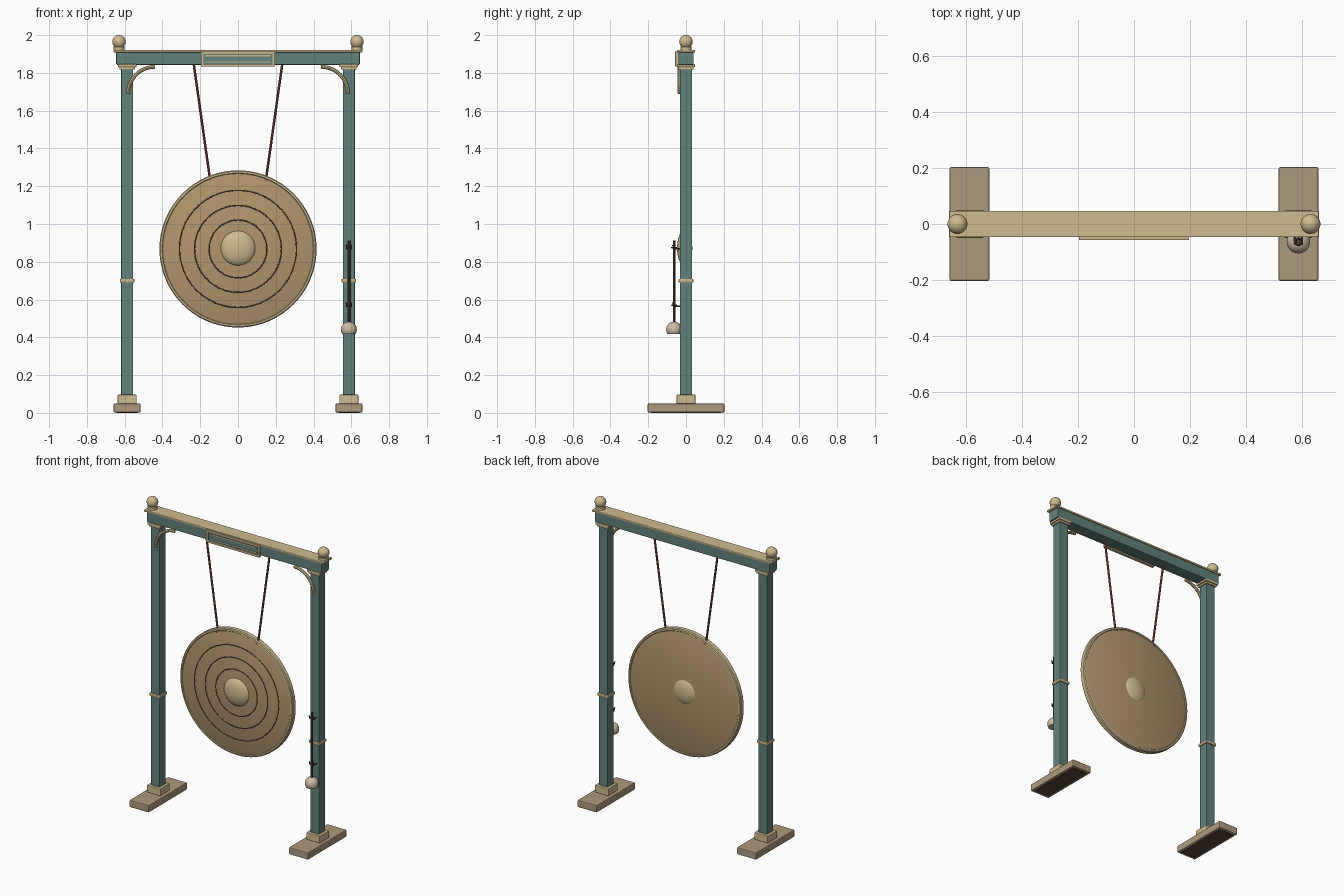
import bpy, bmesh, math
from mathutils import Vector, Matrix

if "Cube" in bpy.data.objects:
    bpy.data.objects.remove(bpy.data.objects["Cube"])


def mat(name, rgb):
    m = bpy.data.materials.new(name)
    m.diffuse_color = (*rgb, 1)
    m.use_nodes = True
    m.node_tree.nodes["Principled BSDF"].inputs["Base Color"].default_value = m.diffuse_color
    return m


TEAL = mat("teal_paint", (0.12, 0.22, 0.20))
GOLD = mat("gilt", (0.62, 0.50, 0.27))
WOOD = mat("wood", (0.42, 0.32, 0.20))
BRONZE = mat("bronze", (0.45, 0.30, 0.15))
DARK = mat("dark_brown", (0.10, 0.06, 0.04))
ROPE = mat("red_rope", (0.28, 0.07, 0.06))
FELT = mat("felt", (0.62, 0.50, 0.38))


def finish(bm, name, m, smooth=False):
    bmesh.ops.recalc_face_normals(bm, faces=bm.faces)
    me = bpy.data.meshes.new(name)
    bm.to_mesh(me)
    bm.free()
    me.materials.append(m)
    ob = bpy.data.objects.new(name, me)
    bpy.context.collection.objects.link(ob)
    if smooth:
        bpy.ops.object.select_all(action='DESELECT')
        bpy.context.view_layer.objects.active = ob
        ob.select_set(True)
        bpy.ops.object.shade_smooth_by_angle(angle=math.radians(35))
    return ob


def box(name, lo, hi, m, bevel=0.004):
    bm = bmesh.new()
    lo, hi = Vector(lo), Vector(hi)
    bmesh.ops.create_cube(bm, size=1, matrix=Matrix.Translation((lo + hi) / 2)
                          @ Matrix.Diagonal((*(hi - lo), 1)))
    if bevel:
        bmesh.ops.bevel(bm, geom=bm.edges[:], offset=bevel, segments=2,
                        profile=0.5, affect='EDGES')
    return finish(bm, name, m)


def lathe(name, profile, loc, m, axis='Z', n=32):
    """Spin (radius, height) points; axis 'Y' turns height into +y."""
    bm = bmesh.new()
    vs = [bm.verts.new((r, 0, h)) for r, h in profile]
    es = [bm.edges.new(p) for p in zip(vs, vs[1:])]
    bmesh.ops.spin(bm, geom=vs + es, cent=(0, 0, 0), axis=(0, 0, 1),
                   angle=2 * math.pi, steps=n)
    bmesh.ops.remove_doubles(bm, verts=bm.verts, dist=1e-5)
    if axis == 'Y':
        bmesh.ops.rotate(bm, verts=bm.verts, matrix=Matrix.Rotation(-math.pi / 2, 3, 'X'))
    bmesh.ops.translate(bm, verts=bm.verts, vec=loc)
    return finish(bm, name, m, True)


def ring(name, R, r, loc, m, axis='Y', n=64):
    prof = [(R + r * math.cos(a * math.pi / 4), r * math.sin(a * math.pi / 4)) for a in range(9)]
    return lathe(name, prof, loc, m, axis, n)


def tube(name, pts, r, m, n=10):
    """Capped round tube along a path."""
    bm = bmesh.new()
    pts = [Vector(p) for p in pts]
    rows = []
    for i, p in enumerate(pts):
        t = (pts[min(i + 1, len(pts) - 1)] - pts[max(i - 1, 0)]).normalized()
        u = t.cross(Vector((0, 1, 0)) if abs(t.y) < 0.9 else Vector((1, 0, 0))).normalized()
        w = t.cross(u)
        rows.append([bm.verts.new(p + r * (u * math.cos(2 * math.pi * k / n)
                                           + w * math.sin(2 * math.pi * k / n))) for k in range(n)])
    for a, b in zip(rows, rows[1:]):
        for k in range(n):
            bm.faces.new((a[k], a[(k + 1) % n], b[(k + 1) % n], b[k]))
    bm.faces.new(rows[0])
    bm.faces.new(rows[-1])
    return finish(bm, name, m, True)


def arc(r, start, end, n, cz=0.0):
    return [(max(0, r * math.cos(a)), cz + r * math.sin(a)) for a in
            (math.radians(start + (end - start) * i / n) for i in range(n + 1))]


PX = 0.587  # post position

for s, side in ((-1, "left"), (1, "right")):
    def block(part, half_x, half_y, z0, z1, m, b=0.004):
        box(f"{side}_{part}", (s * PX - half_x, -half_y, z0),
            (s * PX + half_x, half_y, z1), m, b)

    # foot, post and post trims
    block("foot", 0.071, 0.203, 0.002, 0.05, WOOD, 0.006)
    block("foot_pad", 0.055, 0.185, 0.0, 0.006, DARK, 0)
    block("plinth", 0.05, 0.05, 0.048, 0.097, GOLD, 0.005)
    block("post", 0.032, 0.032, 0.09, 1.845, TEAL)
    block("mid_collar", 0.039, 0.039, 0.69, 0.71, GOLD, 0.005)
    block("capital_lower", 0.041, 0.041, 1.818, 1.832, GOLD, 0.003)
    block("capital_upper", 0.049, 0.047, 1.83, 1.846, GOLD, 0.003)

    # ball finial
    lathe(f"{side}_finial", [(0, 1.915), (0.03, 1.915), (0.03, 1.937), (0.024, 1.941)]
          + arc(0.0355, -45, 90, 12, 1.9645), (s * 0.63, 0, 0), GOLD)

    # curved bracket in front of the post
    tube(f"{side}_bracket", [(s * (0.44 + 0.142 * math.cos(a)), -0.036, 1.69 + 0.142 * math.sin(a))
                             for a in (math.pi / 2 * i / 12 for i in range(13))], 0.010, GOLD, 8)

    # rope and its knot on the gong
    tube(f"{side}_rope", [(s * 0.234, 0, 1.845), (s * 0.148, 0, 1.235)], 0.0065, ROPE)
    tube(f"{side}_rope_pin", [(s * 0.148, -0.021, 1.235), (s * 0.148, 0.018, 1.235)], 0.006, ROPE)

# crossbeam and its cap board
box("crossbeam", (-0.645, -0.041, 1.843), (0.645, 0.041, 1.911), TEAL)
box("beam_cap", (-0.66, -0.047, 1.909), (0.66, 0.047, 1.921), GOLD, 0.003)

# framed plaque with two raised strips
box("plaque_panel", (-0.19, -0.048, 1.842), (0.19, -0.035, 1.908), TEAL, 0)
for z, nm in ((1.841, "bottom"), (1.907, "top")):
    box(f"plaque_frame_{nm}", (-0.196, -0.057, z - 0.007), (0.196, -0.036, z + 0.007), GOLD, 0.002)
for s, nm in ((-1, "left"), (1, "right")):
    box(f"plaque_frame_{nm}", (s * 0.189 - 0.007, -0.057, 1.836), (s * 0.189 + 0.007, -0.036, 1.912), GOLD, 0.002)
for i, z in enumerate((1.857, 1.891)):
    box(f"plaque_strip_{i}", (-0.172, -0.051, z - 0.003), (0.172, -0.046, z + 0.003), GOLD, 0)

# gong disc, rim, raised rings and boss
G = (0, 0, 0.868)
lathe("gong_disc", [(0, -0.016), (0.398, -0.016), (0.408, -0.012), (0.408, 0.012),
                    (0.398, 0.016), (0, 0.016)], G, BRONZE, 'Y', 72)
lathe("gong_rim", [(0.398, -0.015), (0.402, -0.02), (0.411, -0.019), (0.416, -0.013), (0.416, 0.013),
                   (0.411, 0.019), (0.402, 0.02), (0.398, 0.015)], G, GOLD, 'Y', 72)
for i, R in enumerate((0.153, 0.23, 0.31)):
    ring(f"gong_ring_{i}", R, 0.004, (0, -0.0145, 0.868), DARK)
lathe("gong_boss", [(r, h * 0.43) for r, h in arc(0.094, -90, 90, 20)], (0, -0.007, 0.872), GOLD, 'Y', 40)

# mallet hanging on the right post
MY = -0.063
tube("mallet_handle", [(PX, MY, 0.45), (PX, MY, 0.912)], 0.0075, DARK)
lathe("mallet_head", [(0, 0.418)] + arc(0.042, -33, 90, 14, 0.441), (PX, MY, 0), FELT)
for z, nm in ((0.57, "lower"), (0.875, "upper")):
    ring(f"mallet_{nm}_ring", 0.012, 0.004, (PX, MY, z), DARK, 'Z', 20)
    for s, side in ((-1, "left"), (1, "right")):
        tube(f"mallet_{nm}_hook_{side}", [(PX + s * 0.013, -0.028, z - 0.006), (PX + s * 0.013, MY, z - 0.006),
                                          (PX + s * 0.013, MY - 0.008, z + 0.014)], 0.004, DARK, 8)
